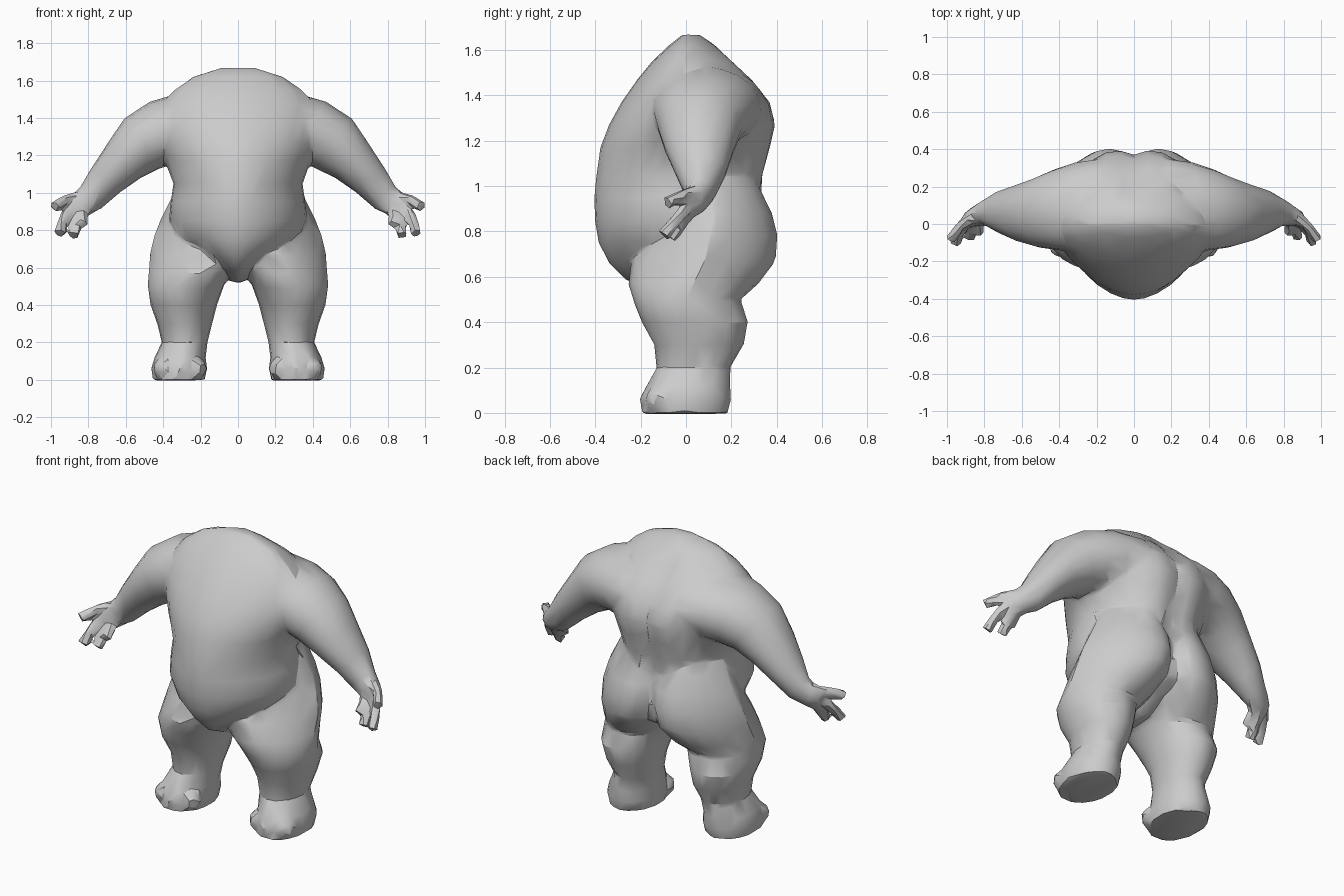
import bpy, bmesh, math
from mathutils import Vector

cube = bpy.data.objects.get("Cube")
if cube:
    bpy.data.objects.remove(cube, do_unlink=True)

skin = bpy.data.materials.new("grey skin")
skin.use_nodes = True
GREY = (0.6, 0.6, 0.6, 1)
skin.diffuse_color = GREY
skin.node_tree.nodes["Principled BSDF"].inputs["Base Color"].default_value = GREY

bm = bmesh.new()
SIDES = 20


def loft(rings):
    """Skin a closed tube through rings of points."""
    loops = [[bm.verts.new(p) for p in ring] for ring in rings]
    faces = [bm.faces.new(loops[0]), bm.faces.new(loops[-1])]
    for a, b in zip(loops, loops[1:]):
        n = len(a)
        for i in range(n):
            j = (i + 1) % n
            faces.append(bm.faces.new((a[i], a[j], b[j], b[i])))
    bmesh.ops.recalc_face_normals(bm, faces=faces)


def angles(n=SIDES):
    return [2 * math.pi * i / n for i in range(n)]


def power(v, e):
    return math.copysign(abs(v) ** e, v)


def torso_ring(z, w, front, back):
    ring = []
    for a in angles(32):
        x = w * power(math.cos(a), 1.1)
        s = power(math.sin(a), 1.1)
        y = s * back if s > 0 else -s * front
        # spine groove
        if s > 0 and 0.7 < z < 1.6:
            y -= 0.05 * math.exp(-(x / 0.07) ** 2)
        ring.append((x, y, z))
    return ring


def limb(side, path, n=SIDES):
    """Tube along a path of (x, y, z, radius, depth)."""
    pts = [Vector((side * p[0], p[1], p[2])) for p in path]
    rings = []
    for i, p in enumerate(path):
        d = (pts[min(i + 1, len(pts) - 1)] - pts[max(i - 1, 0)]).normalized()
        u = d.cross(Vector((0, 1, 0))).normalized()
        v = u.cross(d)
        rings.append([pts[i] + u * p[3] * math.cos(a) + v * p[4] * math.sin(a)
                      for a in angles(n)])
    loft(rings)


def leg_ring(side, z, x, w, front, back, lean=0):
    """Oval slice whose front and rear lean towards the middle."""
    mid, depth = (front + back) / 2, (back - front) / 2
    return [(side * (x + w * math.cos(a) - lean * abs(math.sin(a))),
             mid + depth * math.sin(a), z) for a in angles()]


# torso: z, half width, front, back
loft([torso_ring(*r) for r in (
    (0.52, 0.03, -0.12, 0.1), (0.59, 0.11, -0.27, 0.2),
    (0.66, 0.2, -0.34, 0.32), (0.75, 0.32, -0.385, 0.375),
    (0.85, 0.37, -0.402, 0.37), (0.95, 0.36, -0.405, 0.355),
    (1.05, 0.345, -0.395, 0.37), (1.17, 0.39, -0.378, 0.4),
    (1.27, 0.43, -0.34, 0.42), (1.37, 0.44, -0.285, 0.395),
    (1.47, 0.41, -0.215, 0.315), (1.55, 0.34, -0.15, 0.225),
    (1.62, 0.24, -0.075, 0.13), (1.668, 0.09, -0.015, 0.06))])

for side in (-1, 1):
    # leg, thigh and buttock: z, centre, half width, front, back, lean
    loft([leg_ring(side, *r) for r in (
        (-0.004, 0.315, 0.14, -0.2, 0.185), (0.06, 0.315, 0.15, -0.19, 0.2),
        (0.12, 0.31, 0.137, -0.175, 0.195), (0.2, 0.285, 0.122, -0.13, 0.195),
        (0.3, 0.285, 0.147, -0.14, 0.255), (0.4, 0.29, 0.178, -0.195, 0.275),
        (0.5, 0.28, 0.203, -0.235, 0.24, 0.02),
        (0.57, 0.265, 0.213, -0.255, 0.32, 0.06),
        (0.67, 0.255, 0.218, -0.24, 0.395, 0.1),
        (0.78, 0.24, 0.207, -0.18, 0.405, 0.11),
        (0.88, 0.215, 0.19, -0.13, 0.38, 0.09),
        (0.98, 0.2, 0.155, -0.1, 0.33, 0.06),
        (1.08, 0.18, 0.12, -0.06, 0.28, 0.04))])
    # toes
    for x, y in ((0.225, -0.12), (0.31, -0.145), (0.395, -0.12)):
        toe = bmesh.ops.create_icosphere(bm, subdivisions=2, radius=0.06)
        bmesh.ops.translate(bm, verts=toe["verts"], vec=(side * x, y, 0.06))
    # arm from shoulder blade to palm
    limb(side, (
        (0.08, 0.07, 1.36, 0.12, 0.16), (0.18, 0.09, 1.36, 0.17, 0.26),
        (0.3, 0.08, 1.345, 0.185, 0.25), (0.41, 0.075, 1.32, 0.178, 0.218),
        (0.51, 0.06, 1.265, 0.165, 0.188), (0.61, 0.06, 1.17, 0.128, 0.155),
        (0.71, 0.065, 1.065, 0.1, 0.115), (0.79, 0.06, 0.97, 0.08, 0.07),
        (0.85, 0.04, 0.935, 0.068, 0.052), (0.89, 0.02, 0.92, 0.052, 0.04)))
    # fingers: knuckle, middle, tip
    for knuckle, mid, tip in (
            ((0.85, 0.05, 0.975), (0.92, 0.0, 0.965), (0.982, -0.085, 0.925)),
            ((0.87, 0.03, 0.93), (0.925, -0.02, 0.88), (0.955, -0.1, 0.78)),
            ((0.85, 0.04, 0.91), (0.865, -0.01, 0.85), (0.875, -0.07, 0.77)),
            ((0.82, 0.05, 0.92), (0.83, 0.0, 0.88), (0.835, -0.05, 0.83))):
        limb(side, ((*knuckle, 0.034, 0.034), (*mid, 0.027, 0.027),
                    (*tip, 0.032, 0.032)), 8)

mesh = bpy.data.meshes.new("body")
bm.to_mesh(mesh)
bm.free()
body = bpy.data.objects.new("body", mesh)
bpy.context.collection.objects.link(body)
mesh.materials.append(skin)
bpy.context.view_layer.objects.active = body
body.select_set(True)

# fuse the parts into one skin, soften the joins, then facet it
fuse = body.modifiers.new("fuse", "REMESH")
fuse.mode = "VOXEL"
fuse.voxel_size = 0.012
soften = body.modifiers.new("soften", "SMOOTH")
soften.factor = 0.5
soften.iterations = 7
facet = body.modifiers.new("facet", "DECIMATE")
facet.ratio = 0.02
facet.use_symmetry = True
for name in ("fuse", "soften", "facet"):
    bpy.ops.object.modifier_apply(modifier=name)
bpy.ops.object.shade_smooth_by_angle(angle=math.radians(30))
